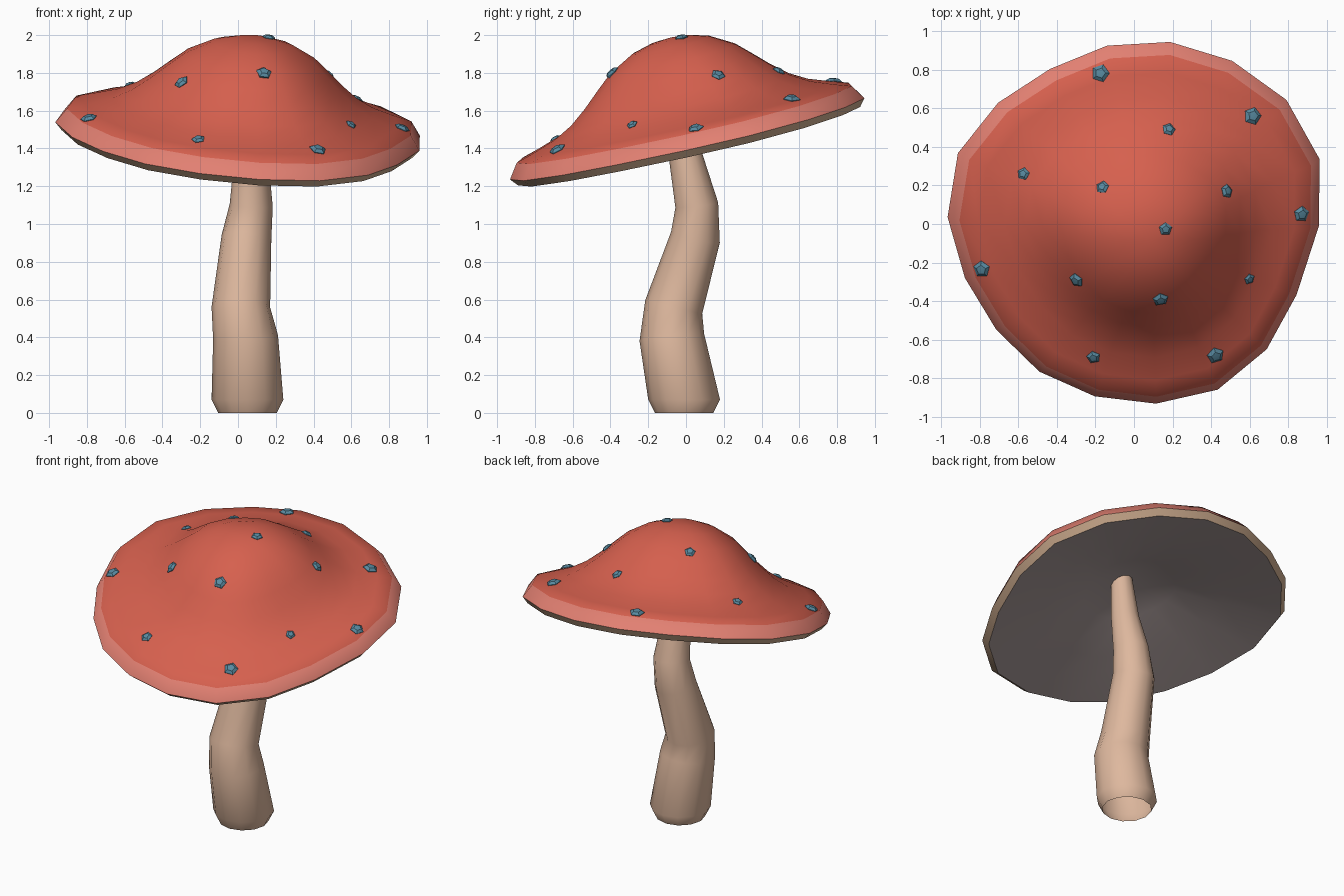
import bpy, bmesh, math
from mathutils import Vector, Matrix
from mathutils.bvhtree import BVHTree

if "Cube" in bpy.data.objects:
    bpy.data.objects.remove(bpy.data.objects["Cube"])


def material(name, r, g, b):
    lin = [((c / 255 + 0.055) / 1.055) ** 2.4 for c in (r, g, b)]
    m = bpy.data.materials.new(name)
    m.diffuse_color = (*lin, 1)
    m.use_nodes = True
    m.node_tree.nodes["Principled BSDF"].inputs["Base Color"].default_value = m.diffuse_color
    return m


RED = material("cap red", 214, 96, 78)
PINK = material("rim pink", 226, 128, 114)
CREAM = material("lower rim cream", 208, 174, 144)
GILL = material("gill grey", 166, 152, 151)
TAN = material("stem tan", 222, 184, 158)
BLUE = material("spot blue", 88, 138, 160)


def finish(bm, name, mats, angle=40):
    me = bpy.data.meshes.new(name)
    bm.to_mesh(me)
    bm.free()
    ob = bpy.data.objects.new(name, me)
    bpy.context.collection.objects.link(ob)
    for m in mats:
        me.materials.append(m)
    if angle:
        bpy.ops.object.select_all(action='DESELECT')
        ob.select_set(True)
        bpy.context.view_layer.objects.active = ob
        bpy.ops.object.shade_smooth_by_angle(angle=math.radians(angle))
    return ob


def bridge(bm, a, b, mat=0):
    # quads (or triangles to a single tip vertex) between two rings
    n = max(len(a), len(b))
    for i in range(n):
        j = (i + 1) % n
        vs = [a[i % len(a)], a[j % len(a)], b[j % len(b)], b[i % len(b)]]
        bm.faces.new(list(dict.fromkeys(vs))).material_index = mat


# Stem: tapered bent tube through tilted rings (x, y, z, radius), open at the foot
stem_path = [(.05, -.01, 0, .155), (.05, -.01, .07, .19), (.04, -.075, .40, .172),
             (.015, -.065, .56, .155), (.045, .05, .93, .132), (.07, .057, 1.1, .114),
             (.07, 0, 1.35, .09), (.065, -.045, 1.69, .065)]
bm = bmesh.new()
rings = []
for k, (x, y, z, r) in enumerate(stem_path):
    p = Vector((x, y, z))
    a = Vector(stem_path[max(k - 1, 0)][:3])
    b = Vector(stem_path[min(k + 1, len(stem_path) - 1)][:3])
    t = (b - a) if k > 1 else Vector((0, 0, 1))
    q = Vector((0, 0, 1)).rotation_difference(t)
    rings.append([bm.verts.new(p + q @ Vector((r * math.cos(i * math.tau / 12),
                                               r * math.sin(i * math.tau / 12), 0)))
                  for i in range(12)])
for a, b in zip(rings, rings[1:]):
    bridge(bm, a, b)
finish(bm, "stem", [TAN], 50)

# Cap: wobbly 18-sided outline, swept through a profile along a tilted axis
radii = [.96, 1.02, 1.02, .988, .963, .936, .915, .945, .985, .968,
         .921, .901, .91, .917, .939, .963, .947, .92]
outline = [Vector((r * math.cos(math.radians(20 * i - .5 - .18 * i)),
                   r * math.sin(math.radians(20 * i - .5 - .18 * i)))) for i, r in enumerate(radii)]
axis = Vector((.073, -.232, 1)).normalized()


def cap_point(o, t, w):
    x, y = o.x * t + .05 * (1 - t), o.y * t + .04 * (1 - t)
    return Vector((x, y, 1.46 + .232 * y - .073 * x)) + axis * w


# scale of the outline, height above the rim plane, material of the band below
profile = [(0, .537, 0), (.11, .527, 0), (.22, .497, 0), (.355, .425, 0), (.44, .352, 0),
           (.53, .272, 0), (.62, .203, 0), (.72, .15, 0), (.85, .106, 0), (.945, .078, 1),
           (1, 0, 2), (.965, -.04, 3), (.6, .035, 3), (.3, .11, 3), (0, .2, 3)]
bm = bmesh.new()
rings = [[bm.verts.new(cap_point(o, t, w)) for o in (outline if t else outline[:1])]
         for t, w, _ in profile]
for k in range(len(rings) - 1):
    bridge(bm, rings[k + 1], rings[k], profile[k][2])
bmesh.ops.recalc_face_normals(bm, faces=bm.faces)
tree = BVHTree.FromBMesh(bm)
finish(bm, "cap", [RED, PINK, CREAM, GILL])

# Spots: small five-sided studs set on the cap surface (x, y, radius)
spots = [(-.174, .782, .045), (.614, .56, .045), (.18, .49, .034), (-.573, .26, .032),
         (-.163, .19, .034), (.48, .17, .036), (.868, .052, .041), (.163, -.026, .034),
         (-.79, -.233, .043), (-.298, -.29, .039), (.137, -.39, .04), (.598, -.285, .029),
         (-.21, -.69, .035), (.422, -.68, .044)]
bm = bmesh.new()
for k, (x, y, r) in enumerate(spots):
    hit, nor, _, _ = tree.ray_cast(Vector((x, y, 3)), Vector((0, 0, -1)))
    q = Vector((0, 0, 1)).rotation_difference(nor)
    mat = Matrix.Translation(hit) @ q.to_matrix().to_4x4() @ Matrix.Rotation(k * 1.3, 4, 'Z')
    studs = [[bm.verts.new(mat @ Vector((s * r * math.cos(i * math.tau / 5),
                                         s * r * math.sin(i * math.tau / 5), h * r)))
              for i in range(5 if s else 1)]
             for s, h in ((.9, -.4), (1.05, .1), (.6, .42), (0, .5))]
    for a, b in zip(studs, studs[1:]):
        bridge(bm, a, b)
finish(bm, "cap_spots", [BLUE], 30)
